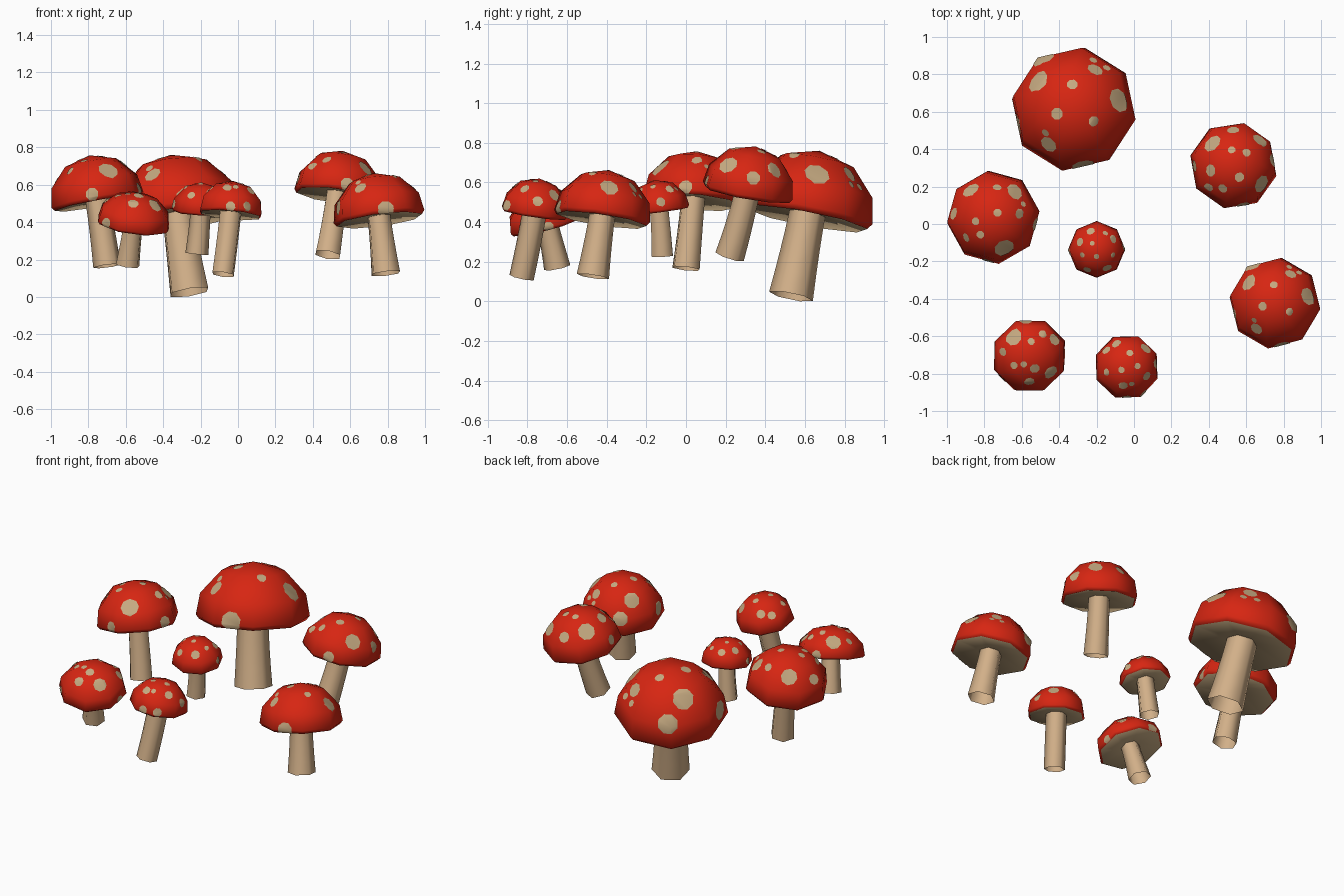
import bpy, bmesh, math
from mathutils import Vector, Matrix
from mathutils.bvhtree import BVHTree

if "Cube" in bpy.data.objects:
    bpy.data.objects.remove(bpy.data.objects["Cube"])


def material(name, rgb):
    m = bpy.data.materials.new(name)
    m.diffuse_color = (*rgb, 1)
    m.use_nodes = True
    m.node_tree.nodes["Principled BSDF"].inputs["Base Color"].default_value = m.diffuse_color
    return m


RED = material("cap red", (0.68, 0.019, 0.006))
STEM = material("stem tan", (0.645, 0.434, 0.250))
SPOT = material("spot tan", (0.56, 0.40, 0.22))
Z = Vector((0, 0, 1))


def finish(bm, name, mats):
    me = bpy.data.meshes.new(name)
    bm.to_mesh(me)
    bm.free()
    for m in mats:
        me.materials.append(m)
    ob = bpy.data.objects.new(name, me)
    bpy.context.collection.objects.link(ob)
    bpy.context.view_layer.objects.active = ob
    ob.select_set(True)
    bpy.ops.object.shade_smooth_by_angle(angle=math.radians(65))
    ob.select_set(False)


def bridge(bm, rings, mat=0):
    for a, b in zip(rings, rings[1:]):
        n = len(a)
        for i in range(n):
            f = bm.faces.new((a[i], a[(i + 1) % n], b[(i + 1) % n], b[i]))
            f.material_index = mat


# Dome outline as (radius, height), from rim to the ring below the tip
DOME = [(0.94, -0.04), (1.0, 0.04), (0.93, 0.43), (0.56, 0.84)]


def dome(bm, mat, squash, phase, underside):
    def ring(r, z):
        return [bm.verts.new(mat @ Vector((r * math.cos(phase + i * math.pi / 4),
                                           r * math.sin(phase + i * math.pi / 4), z * squash)))
                for i in range(8)]
    rings = [ring(*p) for p in DOME]
    bridge(bm, rings)
    tip = bm.verts.new(mat @ Vector((0, 0, squash)))
    top = rings[-1]
    for i in range(8):
        bm.faces.new((top[i], top[(i + 1) % 8], tip))
    if underside:
        inner = ring(0.25, 0.04)
        bridge(bm, [inner, rings[0]], 1)
        bm.faces.new(inner[::-1]).material_index = 1


def add_spot(out, mat, squash, phase, hit, centre, size):
    """Patch of the dome inside an octagonal prism, lifted slightly."""
    bm = bmesh.new()
    dome(bm, mat, squash, phase, False)
    axis = (hit - centre).normalized()
    u = axis.orthogonal().normalized()
    w = axis.cross(u)
    planes = [(centre, -axis)]
    for k in range(8):
        d = u * math.cos(k * math.pi / 4) + w * math.sin(k * math.pi / 4)
        planes.append((hit + d * size, d))
    for co, no in planes:
        bmesh.ops.bisect_plane(bm, geom=bm.verts[:] + bm.edges[:] + bm.faces[:],
                               plane_co=co, plane_no=no, clear_outer=True)
    table = {v: out.verts.new(v.co + (v.co - centre).normalized() * 0.003) for v in bm.verts}
    for f in bm.faces:
        out.faces.new([table[v] for v in f.verts])
    bm.free()


def mushroom(tag, centre, radius, lean, phase, base, r_base, r_top, spots, squash=1.0):
    centre, base = Vector(centre), Vector(base)
    axis = Vector((*lean, 1)).normalized()
    phase = math.radians(phase)
    mat = (Matrix.Translation(centre) @ Z.rotation_difference(axis).to_matrix().to_4x4()
           @ Matrix.Scale(radius, 4))

    # cap with red dome and tan underside
    bm = bmesh.new()
    dome(bm, mat, squash, phase, True)
    tree = BVHTree.FromBMesh(bm)
    finish(bm, tag + "_cap", [RED, SPOT])

    # spots, placed as seen from above: x, y and size relative to the cap
    bm = bmesh.new()
    for x, y, s in spots:
        hit = None
        for k in range(8):      # pull rim spots inward until they land on the cap
            f = radius * (1 - 0.03 * k)
            hit = tree.ray_cast(centre + Vector((x * f, y * f, 2)), -Z)[0]
            if hit:
                break
        if hit:
            add_spot(bm, mat, squash, phase, hit, centre, s * radius)
    finish(bm, tag + "_spots", [SPOT])

    # six-sided stem, open at the foot, gently curved
    top = centre + axis * radius * 0.06
    mid = (base + top) / 2 * 0.5 + (top - axis * (top - base).length / 2) * 0.5
    bm = bmesh.new()
    rings = []
    for j in range(5):
        t = j / 4
        p = base * (1 - t) ** 2 + mid * 2 * t * (1 - t) + top * t * t
        d = ((mid - base) * (1 - t) + (top - mid) * t).normalized()
        q = Z.rotation_difference(d)
        r = r_top + (r_base - r_top) * (1 - t) ** 1.5
        rings.append([bm.verts.new(p + q @ Vector((r * math.cos(phase + i * math.pi / 3),
                                                   r * math.sin(phase + i * math.pi / 3), 0)))
                      for i in range(6)])
    bridge(bm, rings)
    finish(bm, tag + "_stem", [STEM])


wide = [(-.57, .45, .18), (-.03, .40, .08), (.33, .63, .12), (.30, .78, .06), (.51, .66, .06),
        (.70, .15, .18), (.31, -.18, .08), (-.27, -.06, .09), (-.40, -.54, .13), (-.45, -.36, .06),
        (.15, -.92, .17), (-.93, -.24, .16), (-.5, .82, .17)]

mushroom("large_mushroom", (-.32, .61, .43), .338, (-.12, .19), 35, (-.26, .53, .025), .113, .092, wide)
mushroom("right_mushroom", (.755, -.425, .42), .247, (-.13, .15), 37, (.79, -.47, .125), .083, .066, wide)
mushroom("left_mushroom", (-.75, .035, .51), .252, (-.18, .08), 7, (-.70, 0, .165), .075, .065,
         [(-.48, .57, .18), (.07, .63, .09), (.44, .54, .17), (.54, .08, .10), (.62, .28, .06),
          (.08, .10, .08), (-.84, .08, .12), (-.38, -.08, .08), (-.58, -.42, .09),
          (-.28, -.36, .08), (.22, -.64, .20), (-.12, -.94, .13), (.9, -.15, .13)])
mushroom("front_left_mushroom", (-.56, -.70, .39), .205, (.14, -.27), 22, (-.59, -.65, .17), .068, .055,
         [(-.40, .46, .21), (.05, .35, .09), (.35, .54, .10), (.65, .40, .15), (-.68, .08, .10),
          (-.14, -.24, .08), (-.40, -.27, .09), (.14, -.35, .12), (.57, -.46, .18),
          (0, -.70, .13), (.92, .03, .12), (-.1, .93, .15), (-.7, -.6, .14)], .85)
mushroom("small_mushroom", (-.20, -.135, .46), .153, (.04, -.13), 0, (-.22, -.12, .23), .062, .054,
         [(-.20, .62, .14), (.30, .55, .09), (.57, .35, .14), (-.15, .20, .08), (.57, -.20, .09),
          (-.57, .25, .14), (-.50, -.20, .09), (0, -.25, .09), (.36, -.64, .16), (-.32, -.7, .13),
          (.93, .05, .14), (-.93, -.1, .14)])
mushroom("front_mushroom", (-.04, -.765, .445), .177, (.09, .15), 24, (-.08, -.83, .12), .063, .062,
         [(-.30, .70, .14), (.10, .42, .10), (.57, .55, .17), (-.60, .50, .13), (-.15, -.08, .09),
          (.33, .03, .09), (-.60, -.15, .10), (-.10, -.55, .13), (.15, -.50, .08), (.60, -.27, .13),
          (0, -.95, .14), (.5, -.78, .14), (.95, .1, .14)])
mushroom("back_right_mushroom", (.53, .31, .55), .237, (.12, .18), 32, (.48, .22, .225), .075, .064,
         [(-.46, .50, .20), (0, .80, .13), (.60, .57, .17), (.30, .30, .09), (-.50, -.10, .13),
          (-.86, 0, .12), (-.03, .36, .08), (-.23, -.50, .10), (.14, -.25, .10), (.63, -.40, .19),
          (-.55, -.48, .10), (.24, -.92, .14), (.93, .13, .14)])
